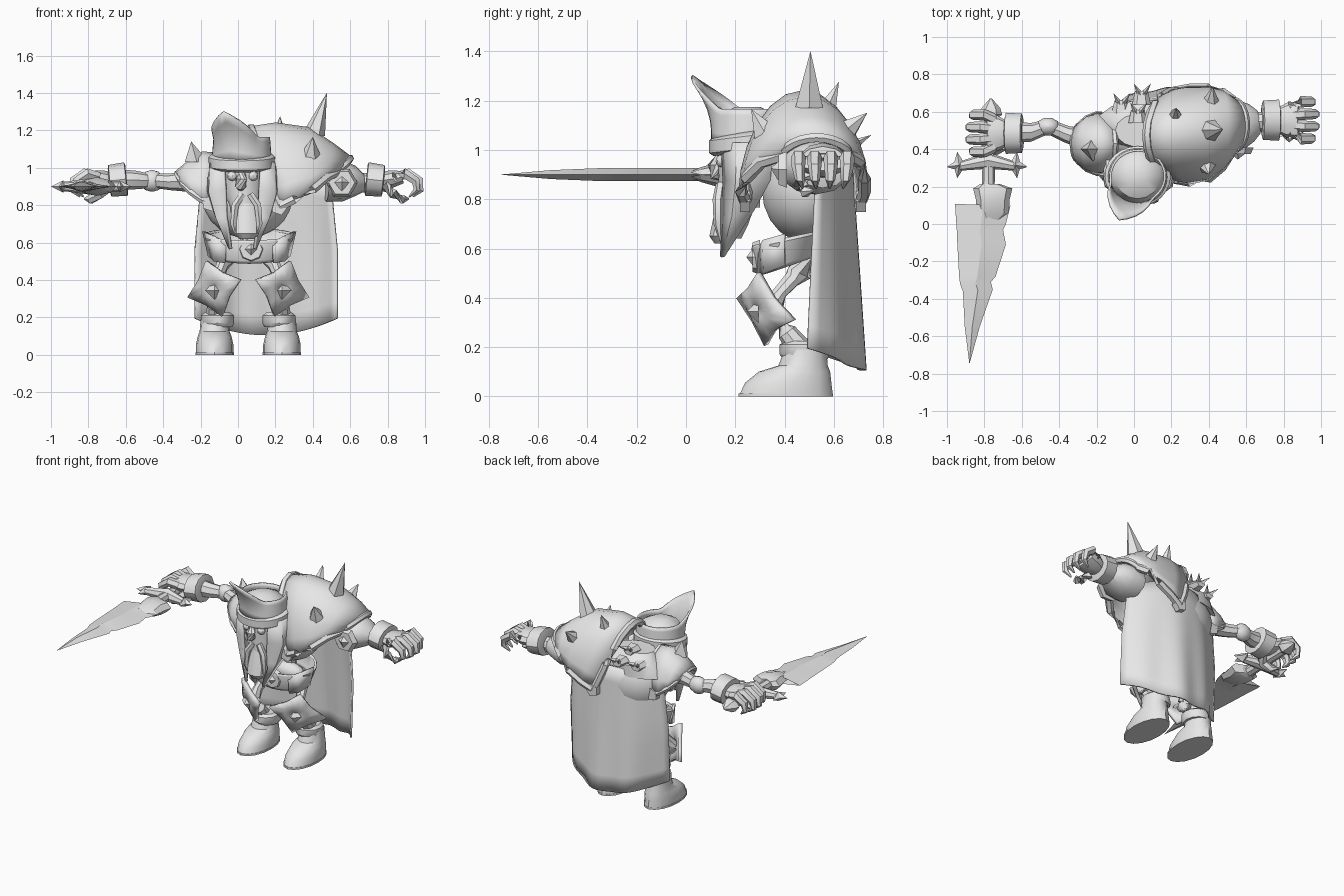
import bpy, bmesh, math
from mathutils import Vector as V

mat = bpy.data.materials.new("plain grey")
mat.diffuse_color = (0.8, 0.8, 0.8, 1)
PI = math.pi


def grid(name, rows, closed=False, thick=0.0, caps=False, angle=35):
    """Surface through equal-length rows of points."""
    bm = bmesh.new()
    vr = [[bm.verts.new(p) for p in r] for r in rows]
    n = len(rows[0])
    for a, b in zip(vr, vr[1:]):
        for i in range(n if closed else n - 1):
            j = (i + 1) % n
            bm.faces.new((a[i], a[j], b[j], b[i]))
    if caps:
        bm.faces.new(vr[0])
        bm.faces.new(vr[-1])
    bmesh.ops.remove_doubles(bm, verts=bm.verts, dist=1e-4)
    bmesh.ops.recalc_face_normals(bm, faces=bm.faces)
    me = bpy.data.meshes.new(name)
    bm.to_mesh(me)
    bm.free()
    ob = bpy.data.objects.new(name, me)
    bpy.context.collection.objects.link(ob)
    me.materials.append(mat)
    if thick:
        m = ob.modifiers.new("thickness", 'SOLIDIFY')
        m.thickness, m.offset = thick, 0
    bpy.ops.object.select_all(action='DESELECT')
    ob.select_set(True)
    bpy.context.view_layer.objects.active = ob
    bpy.ops.object.shade_smooth_by_angle(angle=math.radians(angle))
    return ob


def tube(name, secs, n=10, up=None, bend=False, angle=35):
    """Loft of ellipses (x, y, z, horizontal radius, other radius)."""
    pts = [V(s[:3]) for s in secs]
    rows = []
    for k, s in enumerate(secs):
        a, b = (max(k - 1, 0), min(k + 1, len(pts) - 1)) if bend else (0, -1)
        d = (pts[b] - pts[a]).normalized()
        if up:
            d = V(up)
        u = V((1, 0, 0)) if abs(d.z) > .8 else d.cross(V((0, 0, 1))).normalized()
        if bend and abs(d.y) < .3:
            u = V((0, 1, 0))
        w = d.cross(u).normalized()
        rows.append([pts[k] + u * s[3] * math.cos(2 * PI * i / n) + w * s[4] * math.sin(2 * PI * i / n)
                     for i in range(n)])
    return grid(name, rows, True, caps=True, angle=angle)


def limb(name, *secs, n=8):
    return tube(name, [(*s[:3], s[3], s[3]) for s in secs], n, bend=True)


def spike(name, base, tip, r, n=6):
    return tube(name, [(*base, r, r), (*tip, .0005, .0005)], n, angle=20)


def ball(name, c, rx, ry, rz, n=14, m=8):
    return tube(name, [(c[0], c[1], c[2] + rz * -math.cos(PI * (k + .1) / (m + .2)),
                        rx * math.sin(PI * (k + .1) / (m + .2)), ry * math.sin(PI * (k + .1) / (m + .2)))
                       for k in range(m + 1)], n, up=(0, 0, 1))


# legs: boots, cuffs, thin bony shins and thighs, star-shaped knee guards
for s, side in ((-1, "right"), (1, "left")):
    x = .055 + s * .18
    tube(side + "_sole", [(x, .405, 0, .103, .192), (x, .405, .012, .103, .192)], 16, up=(0, 0, 1))
    tube(side + "_boot", [(x, .407, .012, .1, .188), (x, .415, .055, .1, .175), (x, .44, .1, .09, .145),
                          (x, .475, .125, .08, .1), (x, .485, .19, .075, .085)], 16, up=(0, 0, 1))
    xc = x - s * .015
    tube(side + "_boot_cuff", [(xc, .485, .15, .08, .09), (xc, .48, .17, .09, .1),
                               (xc, .475, .21, .088, .095), (xc, .475, .225, .07, .075)], 12, up=(0, 0, 1))
    limb(side + "_shin", (x, .455, .2, .05), (x, .41, .26, .04), (x, .35, .34, .05))
    limb(side + "_thigh", (x, .35, .36, .045), (x - s * .02, .38, .42, .03), (x - s * .04, .43, .475, .035),
         (x - s * .06, .46, .5, .05), (x - s * .08, .47, .56, .04))
    rows = []
    for r, lift in ((.002, -.01), (.07, 0), (1, .01)):
        row = []
        for i in range(16):
            a = PI * i / 8 - s * .3
            q = r if r < 1 else (.175, .125, .11, .125)[i % 4]
            dx, dz = q * math.cos(a), q * math.sin(a)
            row.append((x + dx * .83, .3 + lift + .5 * s * dx + 1.2 * max(0, s * dx) ** 2 - .25 * dz,
                        .355 + dz * .88))
        rows.append(row)
    grid(side + "_knee_guard", rows, True, .022, angle=20)
    spike(side + "_knee_stud", (x, .295, .345), (x, .248, .345), .05, 4)

# torso, spine and a hoop belt flared at the top
limb("spine", (.055, .49, .5, .05), (.055, .5, .6, .04), (.055, .5, .7, .06))
ball("pelvis", (.055, .47, .55), .13, .06, .06, 10, 6)
ball("torso", (.05, .49, .84), .24, .185, .215, 18, 10)
rows = []
for k in range(4):
    row = []
    for i in range(24):
        a = 2 * PI * i / 24
        f = .5 - .5 * math.sin(a)
        g = (0, .012, .045, .04)[k]
        row.append((.06 + (.19 + g) * math.cos(a), .415 + (.115 + .6 * g) * math.sin(a),
                    .575 - .085 * f + (0, .015, .09 + .02 * f, .1 + .02 * f)[k]))
    rows.append(row)
grid("belt", rows, True, .015)
tube("buckle", [(.07, .3, .565, .07, .07), (.07, .27, .565, .06, .06)], 8, angle=20)
spike("buckle_stud", (.07, .272, .565), (.07, .245, .565), .035, 4)
for s in (-1, 1):
    grid("hip_plate", [[(.06 + s * .12, .3, .6), (.06 + s * .19, .315, .635), (.06 + s * .245, .4, .66)],
                       [(.06 + s * .13, .295, .49), (.06 + s * .185, .32, .5), (.06 + s * .215, .4, .53)]], thick=.015)

# cape with soft folds
rows = []
for k in range(9):
    v = k / 8
    row = []
    for i in range(25):
        u = i / 12 - 1
        z0, z1 = .97 - .05 * u * u, .105 + .09 * u * u
        row.append((.15 + (.345 + .035 * min(1, v * 2)) * u,
                    (.53 - .03 * v) + (.14 + .08 * v) * (1 - u * u) + .012 * v * math.sin(u * 10),
                    z0 + (z1 - z0) * v))
    rows.append(row)
grid("cape", rows, thick=.012)

# cape collar with spiky clasps
tube("cape_collar", [(.03, .52, .92, .24, .14), (.03, .53, 1.0, .19, .13), (.03, .5, 1.06, .13, .09)], 14,
     up=(0, 0, 1))
for cx, cy, cz in ((.04, .68, 1.02), (-.07, .63, 1.0), (.02, .58, 1.07)):
    tube("collar_clasp", [(cx, cy - .04, cz, .05, .035), (cx, cy + .03, cz, .035, .025)], 6, angle=20)
    for dx in (-.04, .05):
        spike("clasp_tooth", (cx, cy, cz), (cx + dx, cy + .07, cz + .04), .022, 4)


def arch(x0, x1, z0, z1, cy, ry, n=12):
    """Arch in the side plane, leaning from x1 at its feet to x0 at its top."""
    out = []
    for i in range(n + 1):
        t = PI * i / n
        h = max(0, math.sin(t))
        out.append((x1 + (x0 - x1) * h, cy - ry * math.cos(t), z0 + (z1 - z0) * h ** 1.15))
    return out


def rim(name, pts, r):
    return limb(name, *[(*p, r) for p in pts], n=6)


# shoulder armour
big = [arch(.07, .22, .79, 1.21, .475, .235), arch(.2, .3, .83, 1.23, .475, .25),
       arch(.38, .4, .885, 1.205, .485, .24), arch(.5, .47, .95, 1.125, .505, .2),
       arch(.6, .53, .98, 1.05, .53, .13)]
small = [arch(-.1, -.15, .81, 1.07, .43, .15, 8), arch(-.19, -.2, .83, 1.075, .43, .155, 8),
         arch(-.27, -.25, .87, 1.02, .43, .135, 8), arch(-.33, -.3, .92, .97, .43, .09, 8)]
for name, secs, r in (("left_pauldron", big, .026), ("right_pauldron", small, .018)):
    grid(name, secs, thick=.025, angle=40)
    rim(name + "_inner_trim", secs[0], r)
    for e in (0, -1):
        rim(name + "_lower_trim", [a[e] for a in secs], r)
        x, y, z = secs[0][e]
        tube(name + "_corner", [(x, y - .02, z, .045, .045), (x, y + .02, z, .045, .045)], 5, angle=20)
    rim(name + "_outer_trim", secs[-1], r * .8)
for b, t, r in (((.4, .5, 1.17), (.475, .505, 1.4), .065), ((.385, .32, 1.07), (.4, .265, 1.165), .055),
                ((.41, .64, 1.07), (.42, .735, 1.15), .055), ((.22, .57, 1.16), (.225, .62, 1.275), .045)):
    spike("pauldron_spike", b, t, r)
spike("right_pauldron_spike", (-.22, .4, 1.03), (-.25, .4, 1.14), .065, 4)

# left upper arm guard
tube("left_arm_guard", [(.47, .52, .92, .14, .1), (.56, .53, .93, .14, .11), (.63, .54, .93, .1, .08),
                        (.67, .545, .92, .06, .05)], 12)
tube("arm_plate", [(.555, .41, .92, .085, .085), (.555, .375, .92, .07, .07)], 6, angle=20)
spike("arm_plate_stud", (.555, .38, .92), (.555, .345, .925), .045, 4)

# arms, cuffs and clawed hands
limb("left_forearm", (.62, .545, .92, .055), (.74, .55, .92, .05))
limb("right_upper_arm", (-.25, .45, .93, .06), (-.36, .48, .925, .045), (-.43, .51, .93, .04))
ball("right_elbow", (-.46, .52, .93), .065, .05, .058, 10, 6)
limb("right_forearm", (-.48, .515, .93, .04), (-.55, .49, .935, .05), (-.62, .49, .935, .055))
for s, side, off, y in ((1, "left", 0, .555), (-1, "right", .09, .485)):
    def X(v):
        return s * (v - off)
    tube(side + "_cuff", [(X(.685), y, .94, .085, .075), (X(.69), y, .94, .105, .09),
                          (X(.775), y, .93, .11, .085), (X(.78), y, .93, .08, .065)], 12)
    tube(side + "_palm", [(X(.76), y, .93, .06, .045), (X(.82), y, .94, .095, .05), (X(.88), y, .95, .1, .035)], 10)
    for k in range(4):
        o = k - 1.5
        e = .02 * abs(o)
        limb(side + "_finger", (X(.84), y + o * .05, .95, .03), (X(.92 - e), y + o * .066, .97, .031),
             (X(.98 - e), y + o * .066, .93, .027), (X(.985 - e), y + o * .062, .88, .02),
             (X(.945 - e), y + o * .055, .845, .005), n=6)
    limb(side + "_thumb", (X(.79), y - .06, .9, .035), (X(.83), y - .09, .86, .03), (X(.88), y - .07, .83, .025),
         (X(.91), y - .04, .835, .006), n=6)

# head, long jaw and face
tube("head", [(.04, .19, .64, .045, .035), (.04, .19, .7, .07, .065), (.035, .21, .8, .08, .08),
              (.025, .25, .9, .12, .12), (.02, .26, 1.04, .135, .14)], 14, up=(0, 0, 1))
tube("chin", [(.045, .145, .62, .04, .03), (.045, .135, .65, .065, .042), (.045, .155, .73, .065, .045),
              (.045, .175, .81, .06, .045)], 10, up=(0, 0, 1))
limb("nose", (.02, .15, .99, .02), (.015, .12, .94, .032), (.015, .125, .9, .03), (.015, .16, .88, .01))
for s in (-1, 1):
    ball("eye", (.025 + s * .055, .145, .955), .028, .025, .025, 8, 6)
    limb("moustache", (.045 + s * .02, .14, .86, .02), (.045 + s * .06, .13, .8, .022),
         (.045 + s * .07, .13, .7, .018), (.045 + s * .055, .14, .63, .004), n=6)
    # cheek flaps of the helmet, sweeping forward to a point
    flap = [[(.1, .15, 1.03), (.165, .21, 1.03), (.165, .35, 1.03)],
            [(.09, .155, .88), (.175, .205, .87), (.19, .345, .88)],
            [(.085, .155, .74), (.135, .19, .73), (.15, .285, .77)],
            [(.06, .145, .57), (.065, .15, .565), (.07, .16, .575)]]
    grid("cheek_flap", [[(.025 + s * a, b, c) for a, b, c in r] for r in flap], thick=.018)

# helmet: dome, brow band and a flared rim rising to a peak
tube("helmet_dome", [(.02, .26, 1.0, .16, .15), (.02, .26, 1.08, .155, .15), (.02, .255, 1.14, .12, .12),
                     (.02, .25, 1.175, .05, .05)], 16, up=(0, 0, 1))
rows, band = [], []
for k in range(6):
    v = k / 5
    row = []
    for i in range(36):
        a = 2 * PI * i / 36
        p = max(0, 1 - a / .95, 1 - (2 * PI - a) / .95)
        a += math.radians(248)
        r = .155 - .01 * v + p * .118 * v ** 2.2
        row.append((.02 + r * math.cos(a), .255 + r * .95 * math.sin(a), 1.04 + v * (.125 + .135 * p)))
    rows.append(row)
grid("helmet_peak", rows, True, .012)
for g, z in ((.0, 1.0), (.016, 1.01), (.016, 1.055), (0, 1.07)):
    band.append([(.02 + (.155 + g) * math.cos(PI * i / 12), .255 + (.14 + g) * math.sin(PI * i / 12),
                  z + .02 * math.sin(PI * i / 12)) for i in range(24)])
grid("brow_band", band, True, .012)

# sword: jagged blade with a central ridge, collar, guard, grip, pommel
edge = [(-.8, .03, -.78), (-.957, .107, -.66), (-.95, .0, -.685), (-.947, -.04, -.7), (-.945, -.1, -.685),
        (-.935, -.28, -.74), (-.93, -.32, -.765), (-.915, -.36, -.755), (-.905, -.55, -.825), (-.88, -.75, -.88)]
right_y = (.03, .1, 0, -.03, -.11, -.28, -.31, -.35, -.55, -.75)
rows = []
for (xl, yl, xr), yr in zip(edge, right_y):
    xm, ym = (xl + xr) / 2, (yl + yr) / 2
    h = .0005 if yl < -.7 else .026 if yl > -.5 else .018
    rows.append([(xl, yl, .9), (xm, ym, .9 + h), (xr, yr, .9), (xm, ym, .9 - h)])
grid("blade", rows, True, caps=True, angle=15)
tube("blade_collar", [(-.765, .02, .9, .05, .012), (-.755, .06, .9, .085, .03), (-.755, .13, .9, .09, .05),
                      (-.755, .19, .9, .105, .045), (-.77, .215, .9, .05, .04)], 8, up=(0, 1, 0), angle=25)
limb("grip", (-.78, .18, .9, .035), (-.77, .62, .9, .03))
limb("guard", (-.93, .31, .9, .025), (-.78, .34, .9, .045), (-.64, .31, .9, .025))
for s in (-1, 1):
    gx = -.785 + s * .15
    for dx, dy in ((.065, -.01), (.01, .07), (.01, -.07)):
        spike("guard_point", (gx, .315, .9), (gx + s * dx, .315 + dy, .9), .032, 4)
tube("pommel", [(-.765, .56, .9, .03, .03), (-.765, .585, .9, .06, .045), (-.765, .62, .9, .05, .04),
                (-.765, .67, .9, .006, .006)], 6, angle=25)
